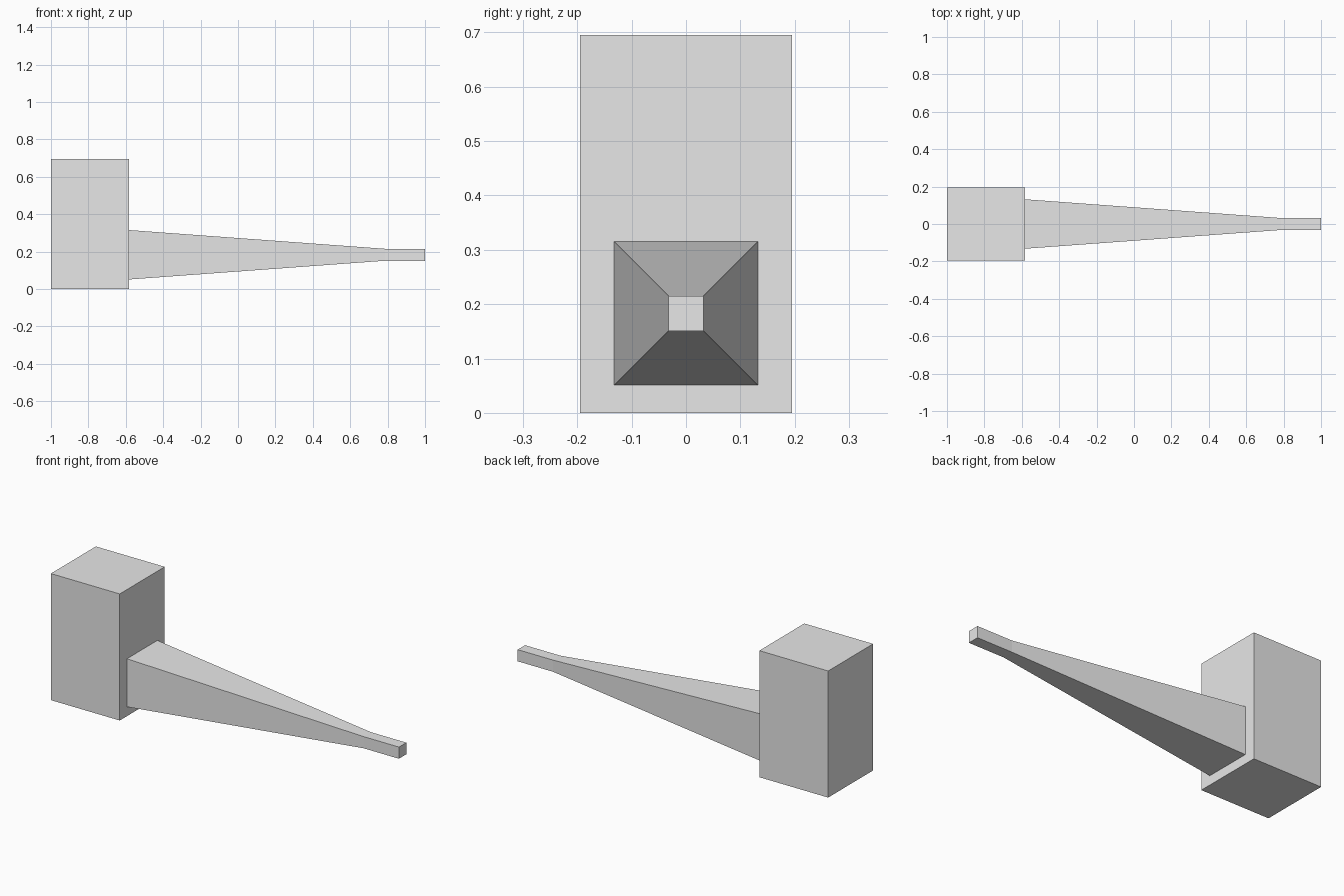
import bpy, bmesh

old = bpy.data.objects.get("Cube")
if old:
    bpy.data.objects.remove(old, do_unlink=True)

grey = bpy.data.materials.new("light grey")
grey.use_nodes = True
grey.diffuse_color = (0.8, 0.8, 0.8, 1)
grey.node_tree.nodes["Principled BSDF"].inputs["Base Color"].default_value = (0.8, 0.8, 0.8, 1)


def square_loft(name, sections, z):
    """Loft rectangular sections (x, half width, half height) along x."""
    bm = bmesh.new()
    rings = [[bm.verts.new((x, sy * w, z + sz * h))
              for sy, sz in ((-1, -1), (1, -1), (1, 1), (-1, 1))]
             for x, w, h in sections]
    bm.faces.new(rings[0])
    bm.faces.new(rings[-1])
    for a, b in zip(rings, rings[1:]):
        for i in range(4):
            j = (i + 1) % 4
            bm.faces.new((a[i], a[j], b[j], b[i]))
    bmesh.ops.recalc_face_normals(bm, faces=bm.faces)
    mesh = bpy.data.meshes.new(name)
    bm.to_mesh(mesh)
    bm.free()
    mesh.materials.append(grey)
    obj = bpy.data.objects.new(name, mesh)
    bpy.context.collection.objects.link(obj)
    return obj


# Upright block at the right end
square_loft("block", [(-1, 0.195, 0.3475), (-0.582, 0.195, 0.3475)], 0.3475)

# Tapered arm ending in a straight tip
square_loft("tapered_arm", [(-0.582, 0.132, 0.132), (0.785, 0.032, 0.032),
                            (1, 0.032, 0.032)], 0.183)
